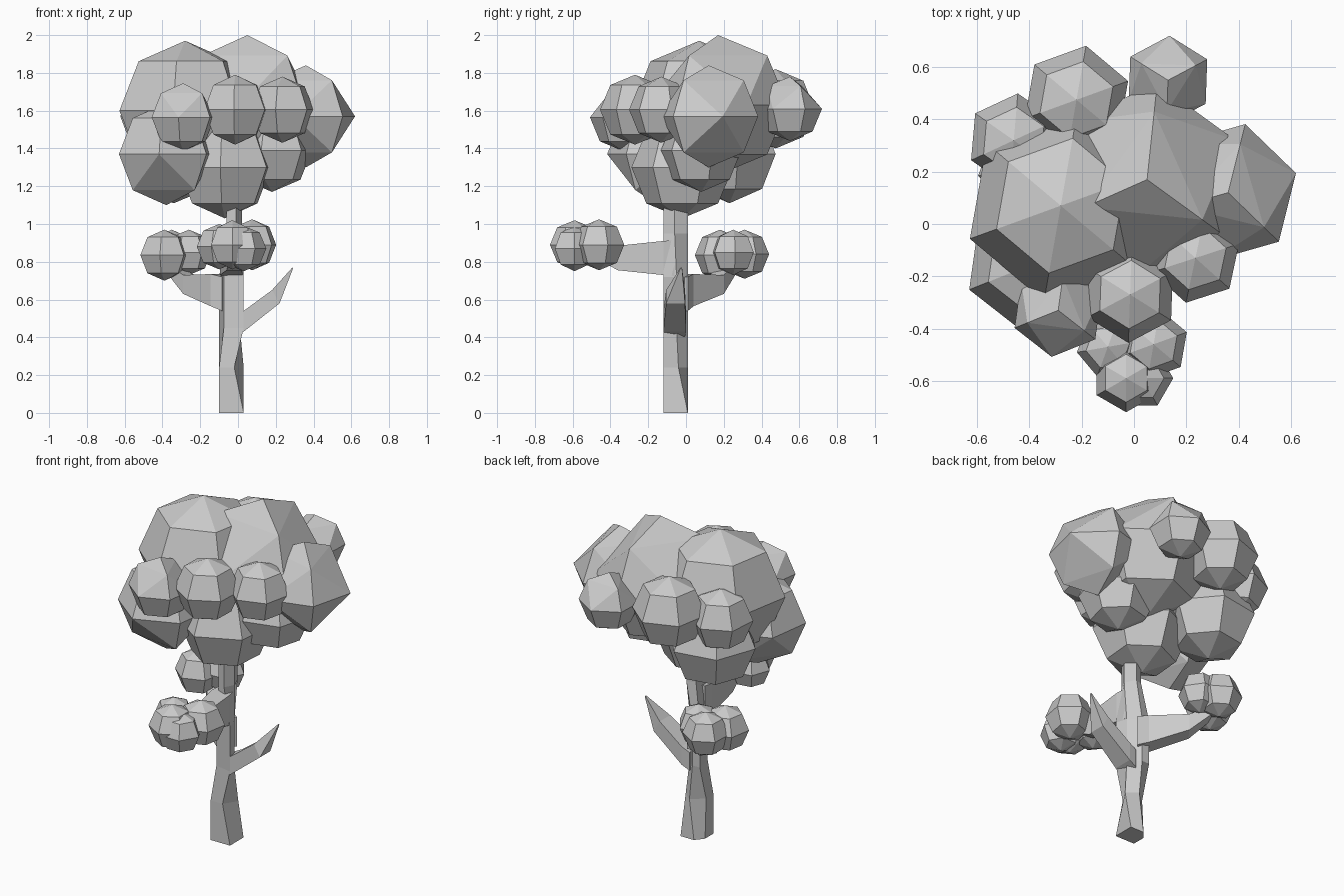
import bpy, bmesh, math
from mathutils import Vector

if "Cube" in bpy.data.objects:
    bpy.data.objects.remove(bpy.data.objects["Cube"])


def finish(name, bm):
    bmesh.ops.recalc_face_normals(bm, faces=bm.faces)
    me = bpy.data.meshes.new(name)
    bm.to_mesh(me)
    bm.free()
    ob = bpy.data.objects.new(name, me)
    bpy.context.collection.objects.link(ob)
    return ob


def loft(name, rings):
    """Skin a list of equally long point rings and cap both ends."""
    bm = bmesh.new()
    loops = [[bm.verts.new(p) for p in ring] for ring in rings]
    n = len(rings[0])
    for p, q in zip(loops, loops[1:]):
        for i in range(n):
            j = (i + 1) % n
            bm.faces.new((p[i], p[j], q[j], q[i]))
    bm.faces.new(loops[0])
    bm.faces.new(loops[-1])
    return finish(name, bm)


def box_ring(c, a, b):
    """Four corners around a centre from two half-vectors."""
    c, a, b = Vector(c), Vector(a), Vector(b)
    return [c + s * a + t * b for s, t in ((-1, -1), (1, -1), (1, 1), (-1, 1))]


def leaf_ball(name, x, y, z, r, angle, upper=False, lower=False):
    """Six-sided faceted ball with a corner at angle; upper / lower leave out
    every other corner of that sloping ring for larger, rougher facets."""
    bm = bmesh.new()
    c = Vector((x, y, z))
    for s in (-1, 1):
        bm.verts.new(c + Vector((0, 0, s * r)))
    for tilt, skip in ((45, upper), (0, False), (-45, lower)):
        t = math.radians(tilt)
        for i in range(6):
            if skip and i % 2 == 0:
                continue
            a = math.radians(angle + 60 * i)
            bm.verts.new(c + r * Vector((math.cos(t) * math.cos(a),
                                         math.cos(t) * math.sin(a), math.sin(t))))
    bmesh.ops.convex_hull(bm, input=bm.verts)
    bmesh.ops.dissolve_limit(bm, angle_limit=.02, verts=bm.verts, edges=bm.edges)
    return finish(name, bm)


# Trunk: irregular five-sided sections rising into the crown
base = [(-.10, -.12), (.03, -.12), (.03, .01), (-.06, .01), (-.10, -.04)]
knee = [(-.10, -.12), (-.02, -.12), (.03, -.04), (-.03, .01), (-.10, -.05)]
fork = [(-.075, -.10), (.03, -.12), (.01, -.05), (-.05, .01), (-.10, .01)]
top = [(-.06, -.10), (-.01, -.12), (.02, -.06), (-.01, .01), (-.06, -.01)]
trunk = [(base, 0), (knee, .24), (fork, .45), (fork, .72), (top, .95), (top, 1.25)]
loft("trunk", [[(x, y, z) for x, y in sec] for sec, z in trunk])

# Bare branch on the right
loft("right_branch", [box_ring(*r) for r in [
    ((-.02, -.055, .46), (0, .05, 0), (0, 0, .055)),
    ((.03, -.06, .485), (0, .06, 0), (0, 0, .055)),
    ((.20, -.055, .615), (0, .05, 0), (-.02, 0, .035)),
    ((.29, -.025, .768), (0, .004, 0), (-.002, 0, .002)),
]])

# Leafy branch to the back left
loft("left_branch", [box_ring(*r) for r in [
    ((-.05, -.03, .63), (.035, .04, 0), (0, 0, .09)),
    ((-.11, .0, .65), (.035, .04, 0), (0, 0, .085)),
    ((-.26, .16, .68), (.03, .04, 0), (0, 0, .05)),
    ((-.36, .25, .77), (.02, .02, 0), (0, 0, .025)),
]])

# Leafy branch to the front
loft("front_branch", [box_ring(*r) for r in [
    ((-.035, -.06, .82), (.05, 0, 0), (0, 0, .095)),
    ((-.035, -.12, .82), (.06, 0, 0), (0, 0, .09)),
    ((-.02, -.36, .82), (.04, 0, 0), (0, 0, .065)),
    ((-.01, -.50, .86), (.03, 0, 0), (0, 0, .03)),
]])

# Leaf balls: x, y, z, radius, corner direction, rough upper, rough lower
groups = {
    "crown": [
        (.05, .17, 1.63, .37, 24, True), (-.28, .07, 1.60, .37, 20),
        (.36, .12, 1.57, .27, 16, True, True), (-.38, -.15, 1.37, .27, 262, False, True),
        (-.34, .23, 1.37, .26, 10), (-.07, -.02, 1.30, .27, 25),
        (.18, .08, 1.39, .22, 15),
    ],
    "crown_edge": [
        (.13, .55, 1.61, .17, 88, True), (-.22, .475, 1.61, .21, 20),
        (-.46, .32, 1.57, .18, 25), (-.29, -.33, 1.565, .18, 262, True),
        (-.015, -.27, 1.605, .185, 28), (.235, -.13, 1.605, .175, 18),
    ],
    "front_tuft": [
        (-.03, -.59, .89, .13, 30), (-.10, -.47, .88, .12, 10),
        (.075, -.46, .89, .135, 20), (.03, -.59, .87, .12, 0),
    ],
    "left_tuft": [
        (-.39, .18, .835, .135, 20), (-.26, .25, .85, .12, 5),
        (-.35, .31, .84, .13, 28),
    ],
}
for group, balls in groups.items():
    for i, ball in enumerate(balls, 1):
        leaf_ball(f"{group}_leaves_{i}", *ball)
